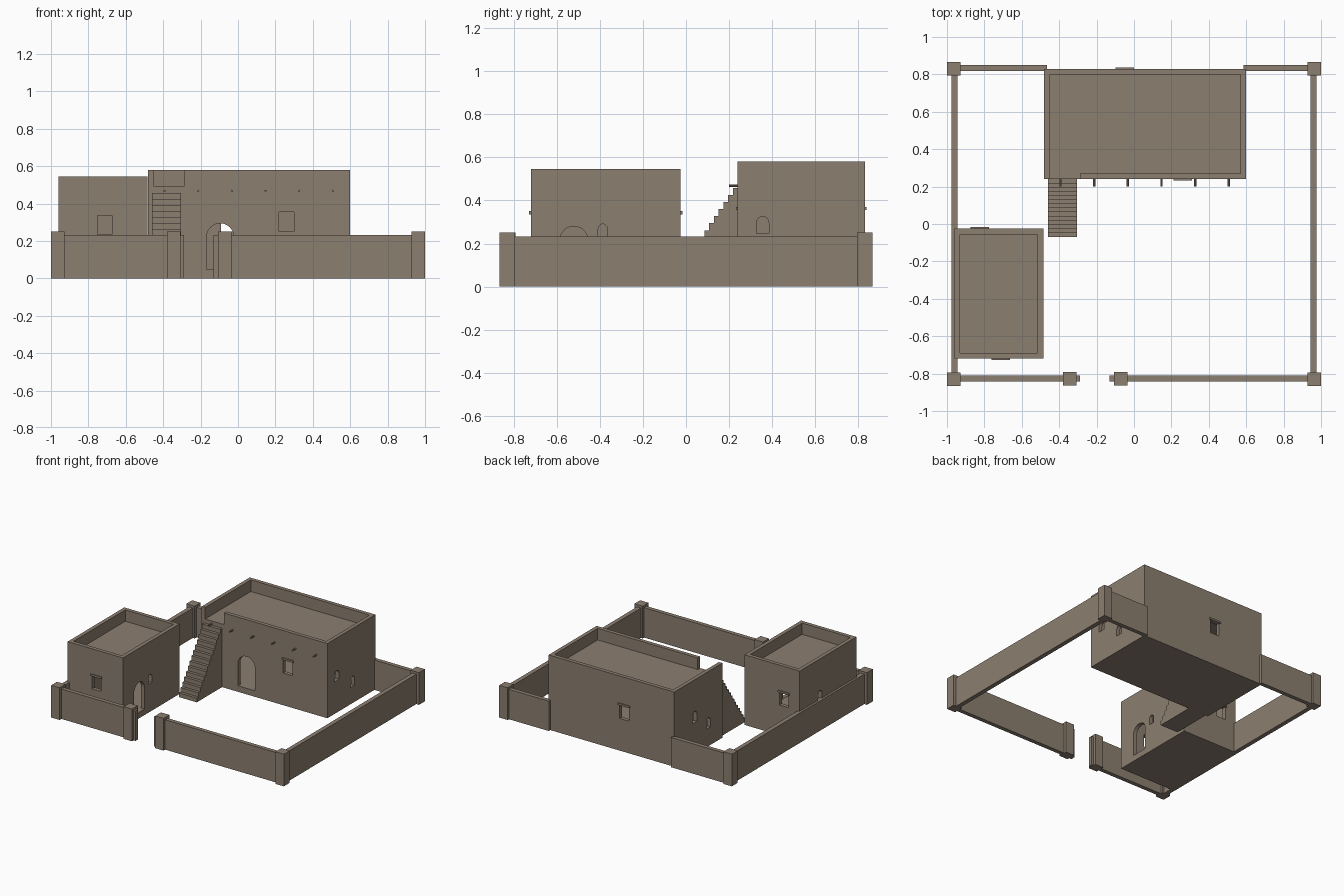
import bpy, bmesh, math
from mathutils import Vector

cube = bpy.data.objects.get("Cube")
if cube:
    bpy.data.objects.remove(cube, do_unlink=True)

clay = bpy.data.materials.new("mud brick brown")
colour = (0.262, 0.209, 0.162, 1)
clay.diffuse_color = colour
clay.use_nodes = True
bsdf = clay.node_tree.nodes["Principled BSDF"]
bsdf.inputs["Base Color"].default_value = colour
bsdf.inputs["Roughness"].default_value = 0.9


def finish(name, bm):
    bmesh.ops.recalc_face_normals(bm, faces=bm.faces)
    mesh = bpy.data.meshes.new(name)
    bm.to_mesh(mesh)
    bm.free()
    mesh.materials.append(clay)
    ob = bpy.data.objects.new(name, mesh)
    bpy.context.collection.objects.link(ob)
    return ob


def box(name, x, y, z):
    """Box from (min, max) pairs."""
    bm = bmesh.new()
    bmesh.ops.create_cube(bm, size=1)
    for v in bm.verts:
        v.co = [lo + (c + 0.5) * (hi - lo) for c, (lo, hi) in zip(v.co, (x, y, z))]
    return finish(name, bm)


def prism(name, points, push):
    """Extrude a closed outline along a vector."""
    bm = bmesh.new()
    face = bm.faces.new([bm.verts.new(p) for p in points])
    new = bmesh.ops.extrude_face_region(bm, geom=[face])["geom"]
    bmesh.ops.translate(bm, vec=Vector(push),
                        verts=[g for g in new if isinstance(g, bmesh.types.BMVert)])
    return finish(name, bm)


def opening(side, wall, centre, width, z0, z1, arched):
    """Cutter through a wall at x or y = wall."""
    r = width / 2
    outline = [(-r, z0), (r, z0)]
    if arched:
        outline += [(r * math.cos(a), z1 - r + r * math.sin(a))
                    for a in (math.pi * i / 12 for i in range(13))]
    else:
        outline += [(r, z1), (-r, z1)]
    d = 0.06
    if side == "x":
        return prism("cutter", [(wall - d, centre + u, z) for u, z in outline], (2 * d, 0, 0))
    return prism("cutter", [(centre + u, wall - d, z) for u, z in outline], (0, 2 * d, 0))


def cut(ob, cutters):
    for c in cutters:
        c.hide_render = True
        mod = ob.modifiers.new("cut", "BOOLEAN")
        mod.operation, mod.solver, mod.object = "DIFFERENCE", "EXACT", c
    dg = bpy.context.evaluated_depsgraph_get()
    mesh = bpy.data.meshes.new_from_object(ob.evaluated_get(dg))
    ob.modifiers.clear()
    ob.data = mesh
    for c in cutters:
        bpy.data.objects.remove(c, do_unlink=True)


def house(name, x, y, levels, openings, gap=None):
    """Hollow walls, roof slab and parapet; gap = x range left open in front."""
    t, floor = 0.03, 0.045
    wall_top, roof, top = levels
    walls = box(name + "_walls", x, y, (0, wall_top))
    room = box("cutter", (x[0] + t, x[1] - t), (y[0] + t, y[1] - t), (floor, wall_top + 0.1))
    cut(walls, [room] + [opening(*o) for o in openings])
    box(name + "_roof_slab", x, y, (wall_top, roof))
    parapet = box(name + "_parapet", x, y, (roof, top))
    cutters = [box("cutter", (x[0] + t, x[1] - t), (y[0] + t, y[1] - t), (roof - 0.1, top + 0.1))]
    if gap:
        cutters.append(box("cutter", gap, (y[0] - 0.1, y[0] + 0.1), (roof - 0.1, top + 0.1)))
    cut(parapet, cutters)
    # Lintels over the square windows
    for side, wall, c, w, z0, z1, arched in openings:
        if not arched:
            box(name + "_lintel", (c - w / 2 - 0.01, c + w / 2 + 0.01),
                (wall - 0.008, wall + 0.008), (z1, z1 + 0.015))


# Main house
MX, MY = (-0.48, 0.6), (0.24, 0.83)
house("main_house", MX, MY, (0.447, 0.49, 0.58), [
    ("y", MY[0], -0.095, 0.146, 0.047, 0.294, True),
    ("y", MY[0], 0.26, 0.08, 0.25, 0.355, False),
    ("y", MY[1], -0.05, 0.08, 0.25, 0.355, False),
    ("x", MX[1], 0.356, 0.056, 0.247, 0.325, True),
    ("x", MX[1], 0.55, 0.05, 0.13, 0.21, True),
    ("x", MX[0], 0.58, 0.056, 0.247, 0.335, True),
    ("x", MX[0], 0.41, 0.05, 0.14, 0.22, True),
], gap=(-0.45, -0.29))

# Small house
SX, SY = (-0.96, -0.485), (-0.72, -0.025)
house("small_house", SX, SY, (0.415, 0.457, 0.545), [
    ("x", SX[1], -0.52, 0.13, 0.047, 0.28, True),
    ("x", SX[1], -0.386, 0.042, 0.22, 0.29, True),
    ("x", SX[0], -0.27, 0.056, 0.2, 0.3, True),
    ("y", SY[0], -0.712, 0.078, 0.235, 0.335, False),
    ("y", SY[1], -0.825, 0.078, 0.235, 0.335, False),
])

# Solid outdoor stairs up to the roof
steps, y0, y1, height = 14, -0.07, MY[0], 0.49
run, rise = (y1 - y0) / steps, height / (steps + 1)
profile = [(y0, 0)]
for i in range(steps):
    profile += [(y0 + i * run, (i + 1) * rise), (y0 + (i + 1) * run, (i + 1) * rise)]
profile.append((y1, 0))
prism("stairs", [(-0.46, y, z) for y, z in profile], (0.155, 0, 0))

# Roof beam ends
for i in range(6):
    cx = -0.393 + i * 0.18
    ring = [(cx + 0.006 * math.cos(math.tau * k / 8), 0.2, 0.468 + 0.006 * math.sin(math.tau * k / 8))
            for k in range(8)]
    prism("roof_beam", ring, (0, 0.06, 0))

# Yard walls
WALL = (0, 0.232)
box("front_wall_right", (-0.96, -0.29), (-0.843, -0.811), WALL)
box("front_wall_left", (-0.13, 0.96), (-0.843, -0.811), WALL)
box("back_wall_right", (-0.96, -0.465), (0.817, 0.849), WALL)
box("back_wall_left", (0.585, 0.96), (0.817, 0.849), WALL)
for side, name in ((-1, "right"), (1, "left")):
    box("side_wall_" + name, sorted((side * 0.943, side * 0.977)), (-0.83, 0.83), WALL)

# Corner and gate posts
posts = [(sx * 0.964, sy * 0.829) for sx in (-1, 1) for sy in (-1, 1)]
posts += [(-0.343, -0.827), (-0.072, -0.827)]
for px, py in posts:
    r = 0.036
    box("post", (px - r, px + r), (py - r, py + r), (0, 0.25))
